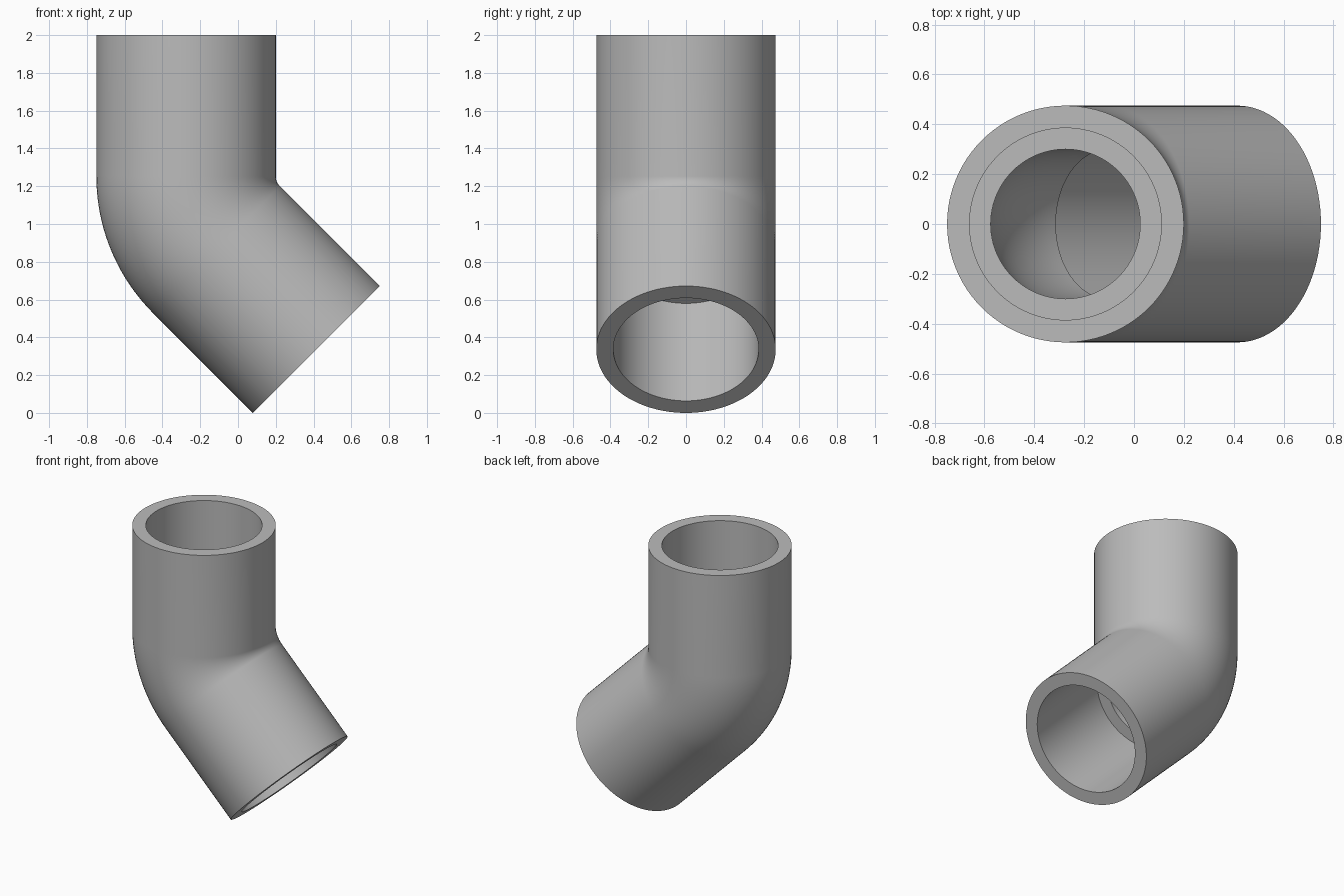
import bpy, bmesh, math
from mathutils import Vector

if "Cube" in bpy.data.objects:
    bpy.data.objects.remove(bpy.data.objects["Cube"])

# Pipe elbow dimensions
OUTER, SOCKET, BORE = 0.475, 0.385, 0.30
BEND, ANGLE = 0.55, math.pi / 4
LEG, DEPTH = 0.747, 0.73
START_X, TOP = -0.275, 2.0
SEGS, STEPS = 96, 20
ARC = BEND * ANGLE
TOTAL = 2 * LEG + ARC


def frame(s):
    """Centre and in-plane side direction at distance s along the centreline."""
    a = min(max((s - LEG) / BEND, 0), ANGLE)
    side = Vector((math.cos(a), 0, math.sin(a)))
    along = Vector((math.sin(a), 0, -math.cos(a)))
    pivot = Vector((START_X + BEND, 0, TOP - LEG))
    extra = s - LEG if s < LEG else max(0, s - LEG - ARC)
    return pivot - side * BEND + along * extra, side


# Wall profile: outside going down, then sockets and bore going back up
bend = [LEG + ARC * i / STEPS for i in range(STEPS + 1)]
profile = [(s, OUTER) for s in [0] + bend + [TOTAL]]
profile += [(TOTAL, SOCKET), (TOTAL - DEPTH, SOCKET), (TOTAL - DEPTH, BORE)]
profile += [(s, BORE) for s in reversed(bend)]
profile += [(DEPTH, BORE), (DEPTH, SOCKET), (0, SOCKET)]
# keep the bore inside the span between the two socket ledges
profile = [p for p in profile if p[1] != BORE or DEPTH <= p[0] <= TOTAL - DEPTH]

# Sweep the profile rings into one closed wall
bm = bmesh.new()
rings = []
for s, r in profile:
    centre, side = frame(s)
    rings.append([bm.verts.new(centre + side * (r * math.cos(t)) + Vector((0, r * math.sin(t), 0)))
                  for t in (2 * math.pi * k / SEGS for k in range(SEGS))])
for i, ring in enumerate(rings):
    after = rings[(i + 1) % len(rings)]
    for k in range(SEGS):
        n = (k + 1) % SEGS
        bm.faces.new((ring[k], ring[n], after[n], after[k]))
bmesh.ops.recalc_face_normals(bm, faces=bm.faces)
mesh = bpy.data.meshes.new("pipe_elbow")
bm.to_mesh(mesh)
bm.free()

grey = bpy.data.materials.new("plain grey")
grey.diffuse_color = (0.5, 0.5, 0.5, 1)
grey.use_nodes = True
grey.node_tree.nodes["Principled BSDF"].inputs["Base Color"].default_value = grey.diffuse_color
mesh.materials.append(grey)
elbow = bpy.data.objects.new("pipe_elbow", mesh)
bpy.context.collection.objects.link(elbow)
bpy.context.view_layer.objects.active = elbow
elbow.select_set(True)
bpy.ops.object.shade_smooth_by_angle(angle=math.radians(35))
